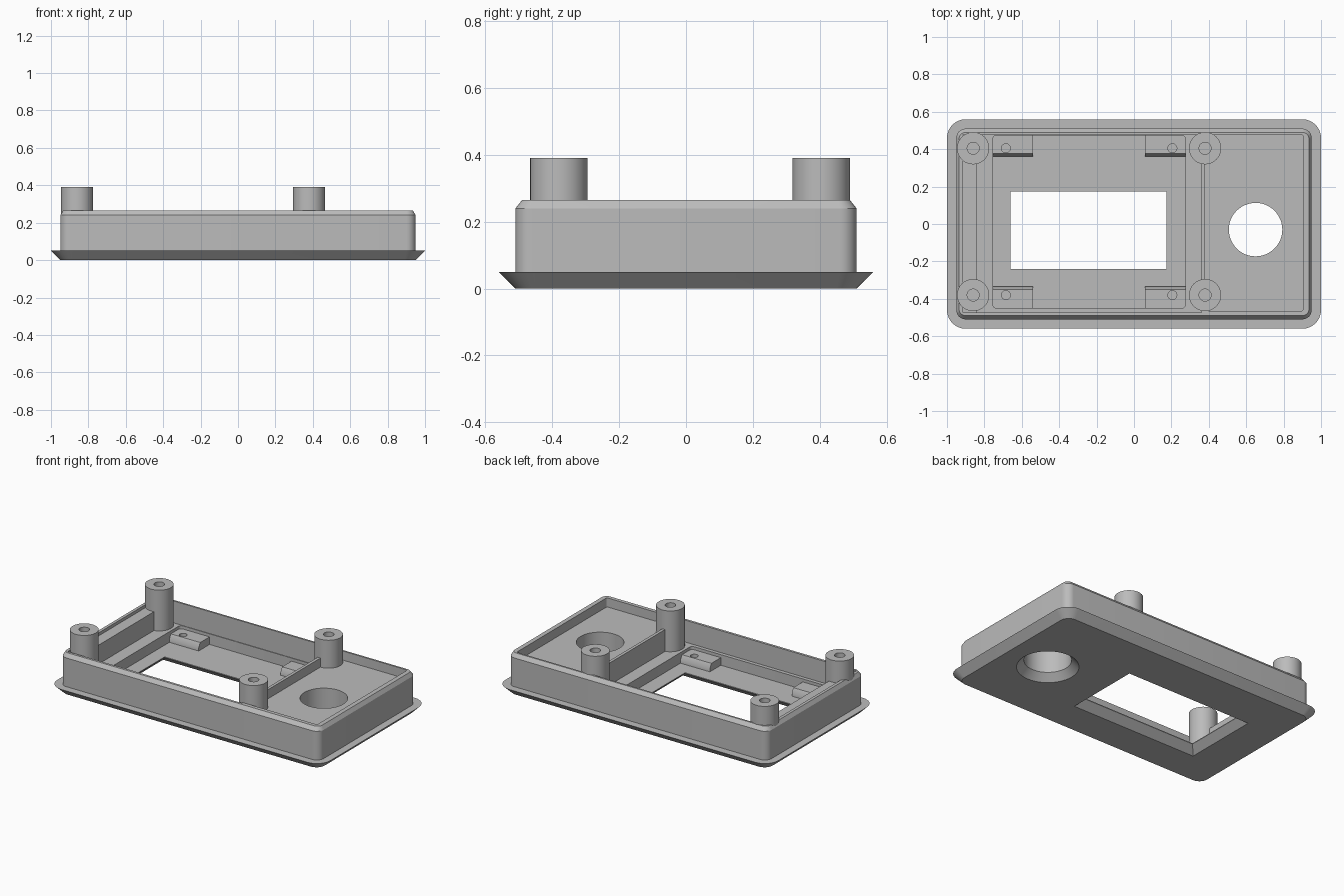
import bpy, bmesh, math

if "Cube" in bpy.data.objects:
    bpy.data.objects.remove(bpy.data.objects["Cube"])

grey = bpy.data.materials.new("mid grey plastic")
grey.diffuse_color = (0.5, 0.5, 0.5, 1)
grey.use_nodes = True
grey.node_tree.nodes["Principled BSDF"].inputs["Base Color"].default_value = grey.diffuse_color


def make(name, rings):
    """Solid lofted through rings of points, listed from bottom to top."""
    bm = bmesh.new()
    loops = [[bm.verts.new(p) for p in ring] for ring in rings]
    for a, b in zip(loops, loops[1:]):
        for i in range(len(a)):
            j = (i + 1) % len(a)
            bm.faces.new((a[i], a[j], b[j], b[i]))
    bm.faces.new(loops[0][::-1])
    bm.faces.new(loops[-1])
    bmesh.ops.recalc_face_normals(bm, faces=bm.faces)
    me = bpy.data.meshes.new(name)
    bm.to_mesh(me)
    bm.free()
    me.materials.append(grey)
    ob = bpy.data.objects.new(name, me)
    bpy.context.collection.objects.link(ob)
    return ob


def rect(x0, x1, y0, y1, z, r=0.0, n=8):
    """Rectangle ring, with rounded corners when r is given."""
    if not r:
        return [(x0, y0, z), (x1, y0, z), (x1, y1, z), (x0, y1, z)]
    pts = []
    for k, (cx, cy) in enumerate([(x1 - r, y1 - r), (x0 + r, y1 - r),
                                  (x0 + r, y0 + r), (x1 - r, y0 + r)]):
        for i in range(n + 1):
            a = math.pi / 2 * (k + i / n)
            pts.append((cx + r * math.cos(a), cy + r * math.sin(a), z))
    return pts


def circle(x, y, z, r, n=48):
    return [(x + r * math.cos(math.tau * i / n),
             y + r * math.sin(math.tau * i / n), z) for i in range(n)]


def activate(ob):
    bpy.ops.object.select_all(action='DESELECT')
    ob.select_set(True)
    bpy.context.view_layer.objects.active = ob


def cut(ob, rings, op='DIFFERENCE'):
    """Boolean the target with a temporary lofted solid."""
    tool = make("cutter", rings)
    mod = ob.modifiers.new("cut", 'BOOLEAN')
    mod.operation, mod.solver, mod.object = op, 'EXACT', tool
    activate(ob)
    bpy.ops.object.modifier_apply(modifier=mod.name)
    bpy.data.objects.remove(tool, do_unlink=True)


def smooth(ob):
    activate(ob)
    bpy.ops.object.shade_smooth_by_angle(angle=math.radians(30))


# Tray: flared flange, straight walls and chamfered rim
tray = make("tray", [
    rect(-0.95, 0.95, -0.51, 0.51, 0, 0.06),
    rect(-1, 1, -0.56, 0.56, 0.05, 0.10),
    rect(-0.95, 0.95, -0.51, 0.51, 0.05, 0.05),
    rect(-0.95, 0.95, -0.51, 0.51, 0.24, 0.05),
    rect(-0.935, 0.935, -0.49, 0.49, 0.265, 0.035)])

# Recesses: end ledge, main recess, display pocket, button compartment
cut(tray, [rect(-0.915, -0.80, -0.474, 0.478, z) for z in (0.245, 0.4)])
cut(tray, [rect(-0.84, 0.36, -0.474, 0.478, z) for z in (0.12, 0.4)])
cut(tray, [rect(-0.755, 0.275, -0.45, 0.474, z, 0.02, 4) for z in (0.05, 0.2)])
cut(tray, [rect(0.38, 0.905, -0.465, 0.478, z, 0.012, 4) for z in (0.205, 0.4)])

# Display window and round hole, both flared towards the outer face
cut(tray, [rect(-0.715, 0.235, -0.30, 0.235, -0.01),
           rect(-0.66, 0.175, -0.24, 0.175, 0.045),
           rect(-0.66, 0.175, -0.24, 0.175, 0.1)])
cut(tray, [circle(0.65, -0.03, -0.01, 0.198), circle(0.65, -0.03, 0.045, 0.143),
           circle(0.65, -0.03, 0.3, 0.143)])

# Screw posts with blind holes
posts = [(x, y) for x in (-0.86, 0.38) for y in (-0.38, 0.405)]
for x, y in posts:
    cut(tray, [circle(x, y, z, 0.033) for z in (0.1, 0.4)])
for i, (x, y) in enumerate(posts):
    post = make(f"screw_post_{i + 1}", [circle(x, y, z, 0.086) for z in (0.045, 0.39)])
    cut(post, [circle(x, y, z, 0.032) for z in (0.1, 0.45)])
    smooth(post)
smooth(tray)

# Display mounts: small blocks with a sloped inner face and a pilot hole
for x0, hx in ((-0.755, -0.685), (0.06, 0.205)):
    for side, wall, lip, hy in (("back", 0.476, 0.36, 0.405),
                                ("front", -0.452, -0.335, -0.38)):
        s = 0.016 if side == "back" else -0.016
        rings = []
        for z, edge in ((0.045, lip), (0.07, lip), (0.1, lip + s)):
            rings.append(rect(x0, x0 + 0.215, min(wall, edge), max(wall, edge), z))
        mount = make(f"display_mount_{side}", rings)
        cut(mount, [circle(hx, hy, z, 0.024, 24) for z in (0.06, 0.2)])
        smooth(mount)
